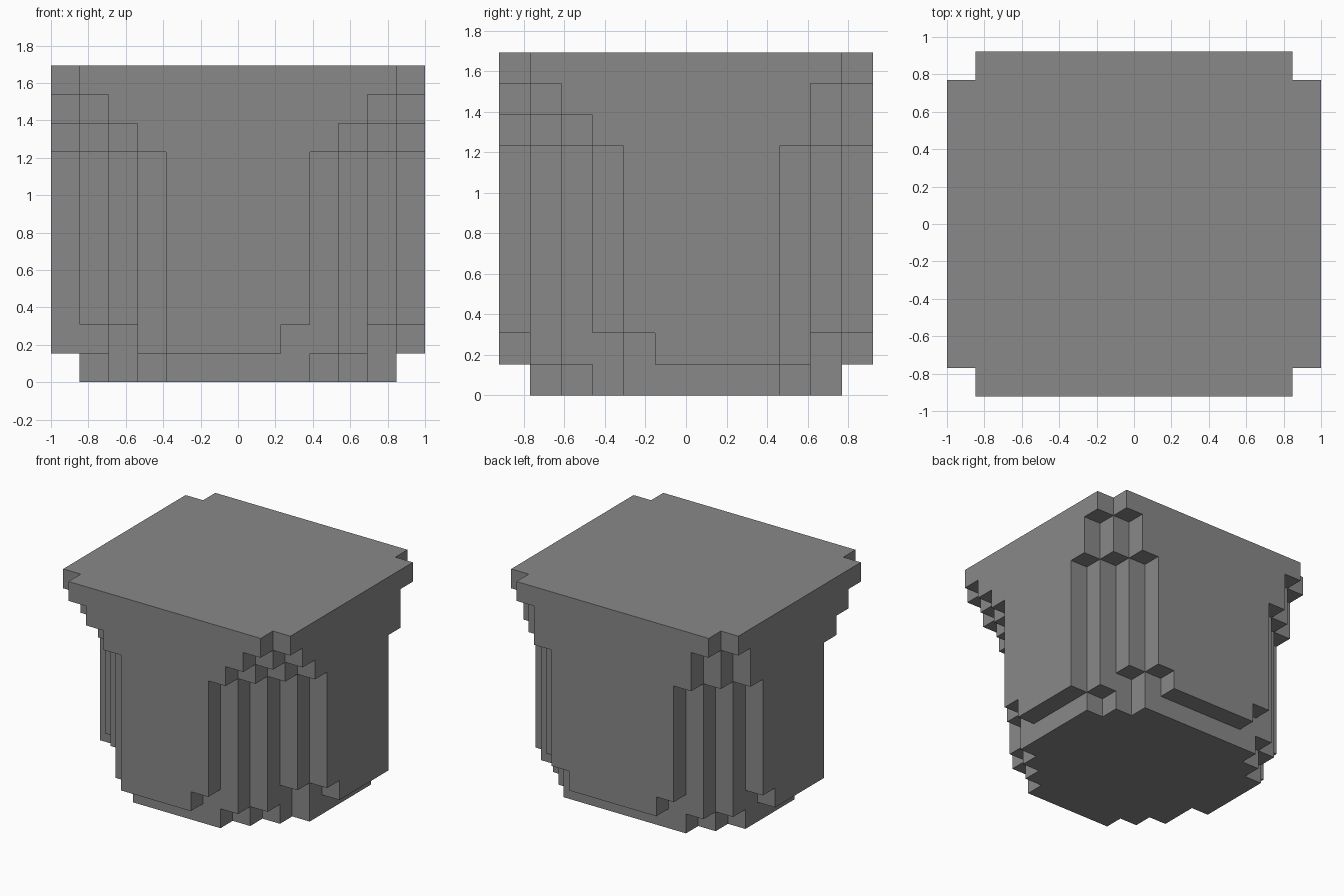
import bpy
import bmesh

cube = bpy.data.objects.get("Cube")
if cube:
    bpy.data.objects.remove(cube, do_unlink=True)

UNIT = 2 / 13          # size of one block
HALF_X, HALF_Y = 6.5, 6  # half extents in blocks

grey = bpy.data.materials.new("stone grey")
grey.use_nodes = True
colour = (0.25, 0.25, 0.25, 1)
grey.diffuse_color = colour
grey.node_tree.nodes["Principled BSDF"].inputs["Base Color"].default_value = colour


def cut(steps, i):
    """Blocks cut from a corner in the i-th column from the side."""
    return steps[i] if i < len(steps) else 0


def edge_chain(left, right, half_x, half_y):
    """Stepped edge running from low x to high x, as (x, depth) corners."""
    count = int(half_x * 2)
    points = []
    for i in range(count):
        depth = max(cut(left, i), cut(right, count - 1 - i))
        y = half_y - depth
        if points and points[-1][1] == y:
            points.pop()
        else:
            points.append((i - half_x, y))
        points.append((i + 1 - half_x, y))
    return points


def slab(name, bottom, top, front_low, front_high, back_low, back_high, inset=0):
    """Extruded outline whose four corners are cut away in block steps."""
    hx, hy = HALF_X - inset, HALF_Y - inset
    front = [(x, -y) for x, y in edge_chain(front_low, front_high, hx, hy)]
    back = edge_chain(back_low, back_high, hx, hy)
    outline = front + back[::-1]
    bm = bmesh.new()
    base = bm.faces.new([bm.verts.new((x * UNIT, y * UNIT, bottom * UNIT))
                         for x, y in outline])
    raised = bmesh.ops.extrude_face_region(bm, geom=[base], use_keep_orig=True)
    verts = [v for v in raised["geom"] if isinstance(v, bmesh.types.BMVert)]
    bmesh.ops.translate(bm, verts=verts, vec=(0, 0, (top - bottom) * UNIT))
    bmesh.ops.recalc_face_normals(bm, faces=bm.faces)
    mesh = bpy.data.meshes.new(name)
    bm.to_mesh(mesh)
    bm.free()
    mesh.materials.append(grey)
    bpy.context.collection.objects.link(bpy.data.objects.new(name, mesh))


# Corner staircases, listed from the outer column inwards
one, two, three, four = [1], [2, 1], [3, 2, 1], [4, 3, 2, 1]

# Footing and weathered lower course
slab("footing", 0, 1, [4, 2, 1], three, two, two, inset=1)
slab("lower_course", 1, 2, [4, 4, 3, 1], [5, 4, 2, 1, 1], [4, 2, 1, 1], [3, 2, 2, 1])
# Main shaft
slab("shaft", 2, 8, four, four, three, three)
# Flaring courses up to the cap
slab("lower_flare", 8, 9, three, three, two, two)
slab("upper_flare", 9, 10, two, two, two, two)
slab("cap", 10, 11, one, one, one, one)
